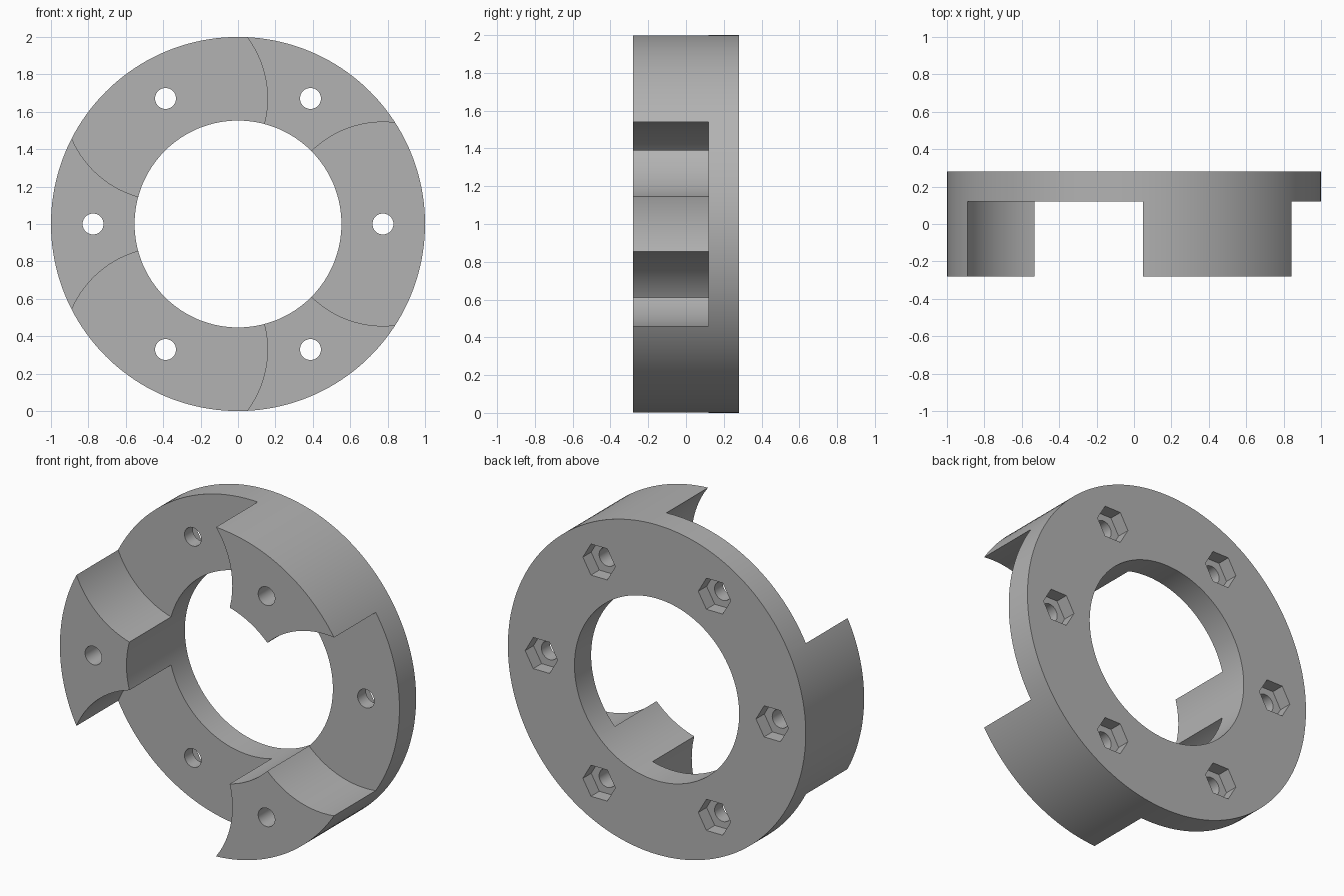
import bpy, bmesh, math
from mathutils import Matrix, Vector

cube = bpy.data.objects.get("Cube")
if cube:
    bpy.data.objects.remove(cube, do_unlink=True)

CENTRE = Vector((0, 0, 1))
FRONT, STEP, BACK = -0.28, 0.12, 0.28   # lug faces, plate front, plate back
BOLT_RADIUS = 0.775


def around(count, start):
    """Centres evenly spaced on the bolt circle."""
    for i in range(count):
        a = math.radians(start) + math.tau * i / count
        yield CENTRE + BOLT_RADIUS * Vector((math.cos(a), 0, math.sin(a)))


def cylinders(name, centres, radius, y0, y1, sides=96, spin=0):
    """One mesh of prisms that run along y."""
    bm = bmesh.new()
    for c in centres:
        place = (Matrix.Translation((c.x, (y0 + y1) / 2, c.z))
                 @ Matrix.Rotation(math.radians(90), 4, 'X')
                 @ Matrix.Rotation(math.radians(spin), 4, 'Z'))
        bmesh.ops.create_cone(bm, cap_ends=True, segments=sides, radius1=radius,
                              radius2=radius, depth=y1 - y0, matrix=place)
    mesh = bpy.data.meshes.new(name)
    bm.to_mesh(mesh)
    bm.free()
    obj = bpy.data.objects.new(name, mesh)
    bpy.context.collection.objects.link(obj)
    return obj


def cut(target, cutter):
    """Subtract the cutter, then remove it."""
    bpy.context.view_layer.objects.active = target
    mod = target.modifiers.new(cutter.name, 'BOOLEAN')
    mod.operation, mod.solver, mod.object = 'DIFFERENCE', 'EXACT', cutter
    bpy.ops.object.modifier_apply(modifier=mod.name)
    bpy.data.objects.remove(cutter, do_unlink=True)


# Ring body with its central bore
ring = cylinders("flange_ring", [CENTRE], 1.0, FRONT, BACK, sides=160)
cut(ring, cylinders("bore", [CENTRE], 0.553, -0.5, 0.5, sides=128))

# Round gaps that leave three lugs standing on the plate
cut(ring, cylinders("lug_gaps", around(3, 0), 0.545, -0.5, STEP, sides=120))

# Bolt holes, with hexagonal nut pockets in the back
cut(ring, cylinders("bolt_holes", around(6, 0), 0.056, -0.5, 0.5, sides=40))
cut(ring, cylinders("nut_pockets", around(6, 0), 0.109, BACK - 0.08, 0.5, sides=6, spin=30))

# Plain grey finish
grey = bpy.data.materials.new("plain_grey")
grey.use_nodes = True
colour = (0.45, 0.45, 0.45, 1)
grey.diffuse_color = colour
grey.node_tree.nodes["Principled BSDF"].inputs["Base Color"].default_value = colour
ring.data.materials.clear()
ring.data.materials.append(grey)

bpy.ops.object.select_all(action='DESELECT')
ring.select_set(True)
bpy.context.view_layer.objects.active = ring
bpy.ops.object.shade_smooth_by_angle(angle=math.radians(30))
